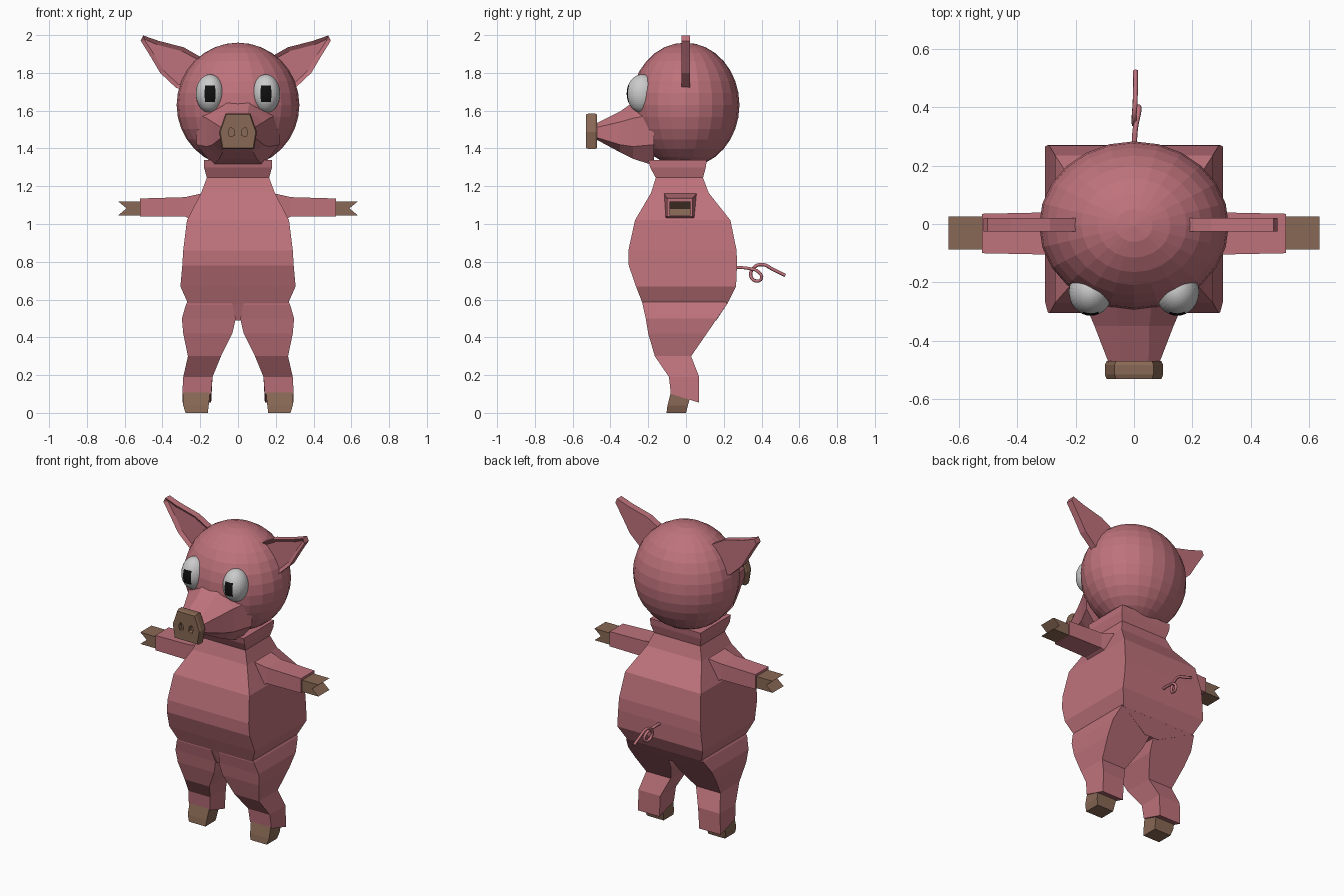
import bpy, bmesh, math
from mathutils import Vector

if "Cube" in bpy.data.objects:
    bpy.data.objects.remove(bpy.data.objects["Cube"])


def material(name, rgb):
    m = bpy.data.materials.new(name)
    m.diffuse_color = (*rgb, 1)
    m.use_nodes = True
    m.node_tree.nodes["Principled BSDF"].inputs["Base Color"].default_value = m.diffuse_color
    return m


PINK = material("pink", (0.52, 0.17, 0.20))
BROWN = material("brown", (0.25, 0.14, 0.09))
WHITE = material("white", (0.7, 0.7, 0.7))
BLACK = material("black", (0.005, 0.005, 0.005))


def finish(bm, name, *mats):
    bmesh.ops.recalc_face_normals(bm, faces=bm.faces)
    me = bpy.data.meshes.new(name)
    bm.to_mesh(me)
    bm.free()
    ob = bpy.data.objects.new(name, me)
    bpy.context.collection.objects.link(ob)
    for m in mats:
        me.materials.append(m)
    return ob


def loft(name, rings, mat):
    """Skin a list of equally long point rings and cap both ends."""
    bm = bmesh.new()
    rows = [[bm.verts.new(p) for p in ring] for ring in rings]
    n = len(rows[0])
    for a, b in zip(rows, rows[1:]):
        for i in range(n):
            bm.faces.new((a[i], a[(i + 1) % n], b[(i + 1) % n], b[i]))
    bm.faces.new(rows[0])
    bm.faces.new(rows[-1])
    return finish(bm, name, mat)


def rect(z, x0, x1, y0, y1, zback=None):
    zb = z if zback is None else zback
    return [(x0, y0, z), (x1, y0, z), (x1, y1, zb), (x0, y1, zb)]


def plate(outline, y):
    return [(x, y, z) for x, z in outline]


def ellipsoid(name, centre, radii, segs, rings, *mats):
    bm = bmesh.new()
    bmesh.ops.create_uvsphere(bm, u_segments=segs, v_segments=rings, radius=1)
    if len(mats) > 1:  # pupil: a patch of faces on the front
        for f in bm.faces:
            c = f.calc_center_median()
            if c.y < 0 and abs(c.x) < 0.38 and abs(c.z) < 0.43:
                f.material_index = 1
    for v in bm.verts:
        v.co = Vector(centre) + Vector(a * b for a, b in zip(v.co, radii))
    return finish(bm, name, *mats)


# Head
ellipsoid("head", (0, -0.005, 1.63), (0.325, 0.288, 0.33), 24, 16, PINK)

# Muzzle: tapering from the face to the nose disc
def muzzle_ring(y, w, bridge, top, up, low, bottom):
    half = [(bridge, top), (w, up), (w, low), (w * 0.6, bottom)]
    return plate(half + [(-x, z) for x, z in reversed(half)], y)

loft("muzzle", [muzzle_ring(-0.17, 0.22, 0.07, 1.74, 1.58, 1.42, 1.31),
                muzzle_ring(-0.28, 0.165, 0.06, 1.645, 1.56, 1.41, 1.345),
                muzzle_ring(-0.35, 0.135, 0.052, 1.595, 1.54, 1.42, 1.38),
                muzzle_ring(-0.48, 0.085, 0.05, 1.53, 1.51, 1.46, 1.45)], PINK)

# Nose disc with two recessed nostrils
nose_outline = [(-0.1, 1.487), (-0.066, 1.585), (0.066, 1.585), (0.1, 1.487),
                (0.085, 1.397), (-0.085, 1.397)]

def nose_ring(y, k):
    return plate([(x * k, 1.49 + (z - 1.49) * k) for x, z in nose_outline], y)

nose = loft("nose", [nose_ring(-0.47, 0.94), nose_ring(-0.482, 1),
                     nose_ring(-0.515, 1), nose_ring(-0.53, 0.94)], BROWN)
for s in (1, -1):
    hole = [(s * x, z) for x, z in [(0.018, 1.47), (0.022, 1.5), (0.04, 1.512),
                                    (0.052, 1.49), (0.045, 1.462)]]
    cutter = loft("nostril_cutter", [plate(hole, -0.6), plate(hole, -0.505)], BROWN)
    cutter.hide_render = True
    cutter.hide_viewport = True
    mod = nose.modifiers.new("nostril", "BOOLEAN")
    mod.operation = "DIFFERENCE"
    mod.object = cutter

# Neck and torso
loft("torso", [rect(1.34, -0.18, 0.18, -0.20, 0.11),
               rect(1.30, -0.18, 0.18, -0.19, 0.105),
               rect(1.245, -0.165, 0.165, -0.16, 0.09),
               rect(1.165, -0.195, 0.195, -0.185, 0.12),
               rect(1.02, -0.27, 0.27, -0.27, 0.235),
               rect(0.86, -0.29, 0.29, -0.305, 0.268),
               rect(0.78, -0.295, 0.295, -0.303, 0.27),
               rect(0.67, -0.305, 0.305, -0.265, 0.265),
               rect(0.58, -0.265, 0.265, -0.23, 0.22),
               rect(0.49, -0.05, 0.05, -0.20, 0.16)], PINK)

ear_outline = [(0.49, 1.998), (0.41, 1.97), (0.275, 1.935), (0.17, 1.875), (0.17, 1.70),
               (0.20, 1.70), (0.315, 1.72), (0.40, 1.80), (0.45, 1.885), (0.503, 1.97)]
hand_outline = [(0.51, 1.12), (0.635, 1.12), (0.59, 1.083), (0.635, 1.045), (0.51, 1.045)]

for s, side in ((1, "left"), (-1, "right")):
    def flip(ring):
        return [(s * x, y, z) for x, y, z in ring]

    # Eye with pupil
    ellipsoid("eye_" + side, (s * 0.148, -0.232, 1.69), (0.075, 0.082, 0.102),
              32, 28, WHITE, BLACK)

    # Ear with a sunken inner face
    outline = [(s * x - 0.012, z) for x, z in ear_outline]
    ear = loft("ear_" + side, [plate(outline, -0.025), plate(outline, 0.02)], PINK)
    bm = bmesh.new()
    bm.from_mesh(ear.data)
    bm.faces.ensure_lookup_table()
    front = min(bm.faces, key=lambda f: f.calc_center_median().y)
    bmesh.ops.inset_region(bm, faces=[front], thickness=0.022, depth=0)
    for v in front.verts:
        v.co.y += 0.015
    bm.to_mesh(ear.data)
    bm.free()

    # Arm, swelling into the shoulder
    arm = [(0.15, -0.12, 0.06, 1.0, 1.168), (0.20, -0.115, 0.055, 1.0, 1.16),
           (0.28, -0.105, 0.04, 1.04, 1.142), (0.52, -0.1, 0.035, 1.04, 1.135)]
    loft("arm_" + side, [flip([(x, a, lo), (x, b, lo), (x, b, hi), (x, a, hi)])
                         for x, a, b, lo, hi in arm], PINK)

    # Cloven hand
    loft("hand_hoof_" + side, [flip(plate(hand_outline, -0.088)),
                               flip(plate(hand_outline, 0.025))], BROWN)

    # Leg
    leg = [rect(0.62, 0.05, 0.25, -0.22, 0.20), rect(0.575, 0.03, 0.275, -0.23, 0.217),
           rect(0.50, 0.012, 0.297, -0.213, 0.165), rect(0.42, 0.03, 0.29, -0.20, 0.11),
           rect(0.30, 0.09, 0.265, -0.165, 0.027), rect(0.19, 0.135, 0.29, -0.09, 0.07),
           rect(0.10, 0.142, 0.295, -0.08, 0.068, 0.055)]
    loft("leg_" + side, [flip(r) for r in leg], PINK)

    # Foot hoof
    loft("foot_hoof_" + side, [flip(rect(0.0, 0.16, 0.278, -0.103, 0.0)),
                               flip(rect(0.04, 0.155, 0.29, -0.098, 0.01)),
                               flip(rect(0.11, 0.148, 0.29, -0.08, 0.03))], BROWN)

# Curly tail
path = [(0, .25, .77), (0.005, .33, .765), (0.016, .385, .745), (0.016, .40, .712),
        (0.01, .372, .698), (0.002, .343, .725), (0, .36, .77), (0.003, .405, .785),
        (0.005, .46, .76), (0.005, .525, .727)]
curve = bpy.data.curves.new("tail", "CURVE")
curve.dimensions = "3D"
curve.bevel_depth = 0.009
curve.bevel_resolution = 1
curve.resolution_u = 4
curve.use_fill_caps = True
spline = curve.splines.new("BEZIER")
spline.bezier_points.add(len(path) - 1)
for bp, co in zip(spline.bezier_points, path):
    bp.co = co
    bp.handle_left_type = bp.handle_right_type = "AUTO"
curve.materials.append(PINK)
tail = bpy.data.objects.new("tail", curve)
bpy.context.collection.objects.link(tail)
